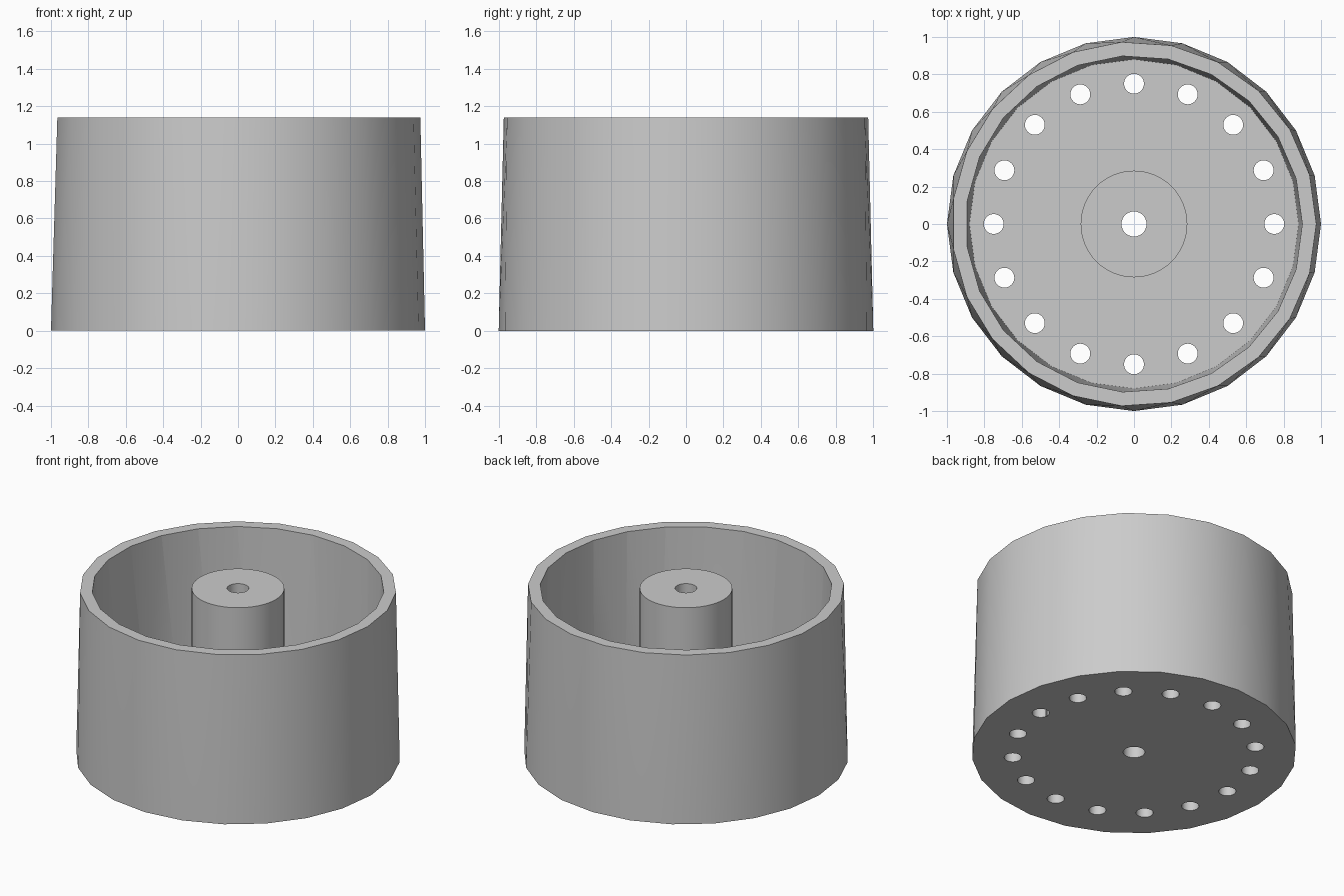
import bpy, bmesh
from math import sin, cos, tau

cube = bpy.data.objects.get("Cube")
if cube:
    bpy.data.objects.remove(cube)

HEIGHT = 1.14
FLOOR = 0.09
HOLES = 16

grey = bpy.data.materials.new("plain grey")
grey.use_nodes = True
GREY = (0.6, 0.6, 0.6, 1)
grey.diffuse_color = GREY
grey.node_tree.nodes["Principled BSDF"].inputs["Base Color"].default_value = GREY


def drum(name, bottom, top, x=0, y=0):
    """Convex solid between two rings, each given as (radius, sides, z)."""
    bm = bmesh.new()
    for radius, sides, z in (bottom, top):
        for i in range(sides):
            a = tau * i / sides
            bm.verts.new((x + radius * cos(a), y + radius * sin(a), z))
    bmesh.ops.convex_hull(bm, input=bm.verts)
    bmesh.ops.dissolve_limit(bm, angle_limit=0.001, verts=bm.verts, edges=bm.edges)
    bmesh.ops.recalc_face_normals(bm, faces=bm.faces)
    mesh = bpy.data.meshes.new(name)
    bm.to_mesh(mesh)
    bm.free()
    mesh.materials.append(grey)
    obj = bpy.data.objects.new(name, mesh)
    bpy.context.collection.objects.link(obj)
    return obj


def combine(target, tool, operation):
    """Apply a boolean and discard the tool."""
    bpy.context.view_layer.objects.active = target
    mod = target.modifiers.new(operation, "BOOLEAN")
    mod.object, mod.operation, mod.solver = tool, operation, "EXACT"
    bpy.ops.object.modifier_apply(modifier=mod.name)
    bpy.data.objects.remove(tool)


# Tapered outer wall, hollowed above the floor
pot = drum("pot", (1, 24, 0), (0.975, 23, HEIGHT))
combine(pot, drum("cavity", (0.88, 24, FLOOR), (0.9, 23, HEIGHT + 0.001)), "DIFFERENCE")

# Central boss with its bore
combine(pot, drum("boss", (0.285, 64, FLOOR / 2), (0.285, 64, HEIGHT)), "UNION")
combine(pot, drum("bore", (0.067, 32, -0.1), (0.067, 32, HEIGHT + 0.1)), "DIFFERENCE")

# Ring of drain holes through the floor
for i in range(HOLES):
    a = tau * i / HOLES
    hole = drum("hole", (0.053, 32, -0.1), (0.053, 32, FLOOR + 0.1),
                0.75 * cos(a), 0.75 * sin(a))
    combine(pot, hole, "DIFFERENCE")

# Smooth walls with crisp rims
bpy.ops.object.select_all(action="DESELECT")
pot.select_set(True)
bpy.context.view_layer.objects.active = pot
bpy.ops.object.shade_smooth_by_angle(angle=0.6)
